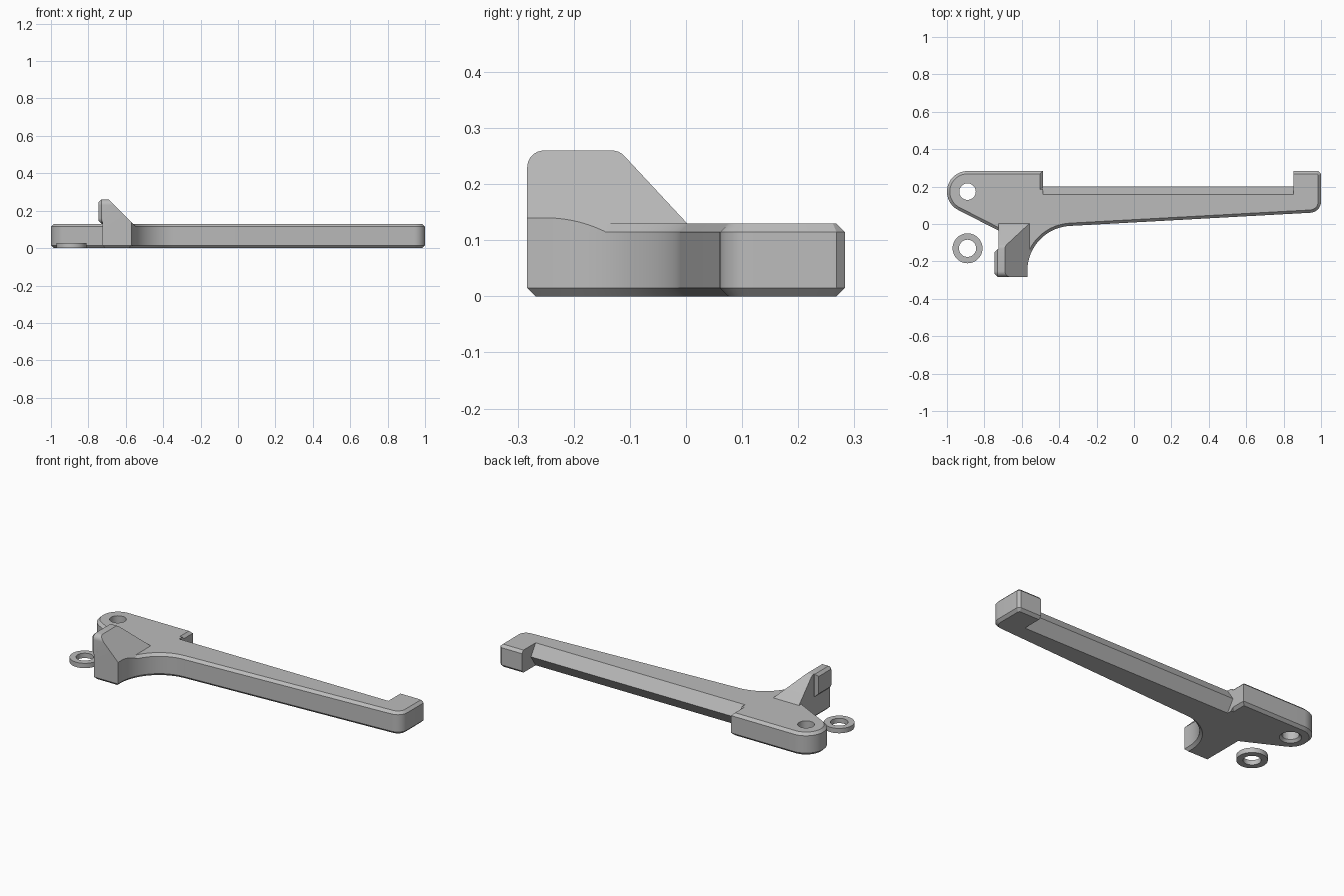
import bpy, bmesh
from math import sin, cos, radians, pi

cube = bpy.data.objects.get("Cube")
if cube:
    bpy.data.objects.remove(cube, do_unlink=True)

grey = bpy.data.materials.new("light grey plastic")
grey.use_nodes = True
COLOUR = (0.5, 0.5, 0.5, 1)
grey.diffuse_color = COLOUR
grey.node_tree.nodes["Principled BSDF"].inputs["Base Color"].default_value = COLOUR

BACK, FRONT, TOP, CHAMFER = 0.283, -0.283, 0.13, 0.015


def arc(cx, cy, r, a0, a1, n):
    angles = [radians(a0 + (a1 - a0) * i / n) for i in range(n + 1)]
    return [(cx + r * cos(a), cy + r * sin(a)) for a in angles]


def prism(name, points, axis, lo, hi, rim=None):
    """Extrude a profile along an axis; rim(edge) picks edges to chamfer."""
    place = {"x": lambda p, d: (d, p[0], p[1]),
             "y": lambda p, d: (p[0], d, p[1]),
             "z": lambda p, d: (p[0], p[1], d)}[axis]
    bm = bmesh.new()
    a = [bm.verts.new(place(p, lo)) for p in points]
    b = [bm.verts.new(place(p, hi)) for p in points]
    bm.faces.new(a)
    bm.faces.new(b)
    for i in range(len(points)):
        j = (i + 1) % len(points)
        bm.faces.new((a[i], a[j], b[j], b[i]))
    bmesh.ops.recalc_face_normals(bm, faces=bm.faces)
    if rim:
        bmesh.ops.bevel(bm, geom=[e for e in bm.edges if rim(e)], offset=CHAMFER,
                        offset_type='OFFSET', segments=1, affect='EDGES')
        bmesh.ops.recalc_face_normals(bm, faces=bm.faces)
    mesh = bpy.data.meshes.new(name)
    bm.to_mesh(mesh)
    bm.free()
    mesh.materials.append(grey)
    obj = bpy.data.objects.new(name, mesh)
    bpy.context.collection.objects.link(obj)
    return obj


def combine(obj, other, operation):
    """Apply a boolean, then discard the helper."""
    mod = obj.modifiers.new("cut", 'BOOLEAN')
    mod.operation, mod.object, mod.solver = operation, other, 'EXACT'
    bpy.context.view_layer.objects.active = obj
    bpy.ops.object.modifier_apply(modifier=mod.name)
    bpy.data.objects.remove(other, do_unlink=True)


def cylinder(name, x, y, r, lo, hi):
    return prism(name, arc(x, y, r, 0, 352.5, 47), "z", lo, hi)


# Plan outline: rounded eye end, stepped back edge, hook, arm and curved foot
EYE = (-0.89, 0.173)
outline = arc(*EYE, 0.11, 243, 90, 28)
outline += [(-0.487, BACK), (-0.487, 0.2), (0.853, 0.2), (0.853, BACK),
            (0.985, BACK), (1.0, BACK - 0.015)]
outline += arc(0.94, 0.12, 0.06, 0, -87, 8)
outline += arc(-0.33, -0.25, 0.24, 93, 180, 24)
outline += [(-0.57, FRONT), (-0.725, FRONT), (-0.725, -0.035)]


def level_edge(e):
    flat = abs(e.verts[0].co.z - e.verts[1].co.z) < 1e-5
    inner_hook = all(abs(v.co.x - 0.853) < 1e-4 for v in e.verts)
    return flat and not inner_hook


lever = prism("lever_body", outline, "z", 0, TOP, level_edge)

# Back of the arm tapers to a ridge at mid height
for sign in (1, -1):
    mid = TOP / 2
    wedge = [(0.2, mid), (0.157, mid + sign * mid), (0.15, mid + sign * 0.08),
             (0.25, mid + sign * 0.08), (0.25, mid)]
    combine(lever, prism("taper_cutter", wedge, "x", -0.487, 0.853), 'DIFFERENCE')

# Pivot hole, with a countersink underneath
combine(lever, cylinder("hole_cutter", *EYE, 0.044, -0.1, 0.3), 'DIFFERENCE')
sink = cylinder("countersink_cutter", *EYE, 0.058, -0.001, 0.014)
for v in sink.data.vertices:
    if v.co.z > 0:
        v.co.x = EYE[0] + (v.co.x - EYE[0]) * 0.75
        v.co.y = EYE[1] + (v.co.y - EYE[1]) * 0.75
combine(lever, sink, 'DIFFERENCE')

# Raised fin: sloped to the back and to one side, flush with the foot
side = arc(FRONT + 0.03, 0.23, 0.03, 180, 90, 8) + arc(-0.132, 0.23, 0.03, 90, 45, 4)
fin = prism("thumb_fin", side + [(0.03, 0.1), (FRONT, 0.1)], "x", -0.725, -0.5)
slope = [(-0.8, 0.05), (-0.8, 0.3), (-0.73, 0.3), (-0.48, 0.05)]
combine(fin, prism("slope_cutter", slope, "y", -0.5, 0.3), 'INTERSECT')
combine(fin, prism("foot_cutter", outline, "z", 0.03, 0.4), 'INTERSECT')

# Small pad on the outer face of the fin
pad = arc(FRONT + 0.03, 0.23, 0.03, 180, 90, 8)
pad += [(-0.135, 0.26), (-0.135, 0.13)]
pad += arc(FRONT + 0.03, 0.16, 0.03, 270, 180, 8)
prism("fin_pad", pad, "x", -0.745, -0.7,
      lambda e: all(v.co.x < -0.74 for v in e.verts))

# Loose washer beside the lever
washer = cylinder("washer", -0.89, -0.13, 0.08, 0, 0.028)
combine(washer, cylinder("washer_cutter", -0.89, -0.13, 0.046, -0.1, 0.1), 'DIFFERENCE')

# Smooth the curves and keep the corners crisp
bpy.ops.object.select_all(action='DESELECT')
for obj in bpy.context.collection.objects:
    if obj.type == 'MESH' and obj.data.materials and obj.data.materials[0] == grey:
        obj.select_set(True)
        bpy.context.view_layer.objects.active = obj
bpy.ops.object.shade_smooth_by_angle(angle=pi / 7)
